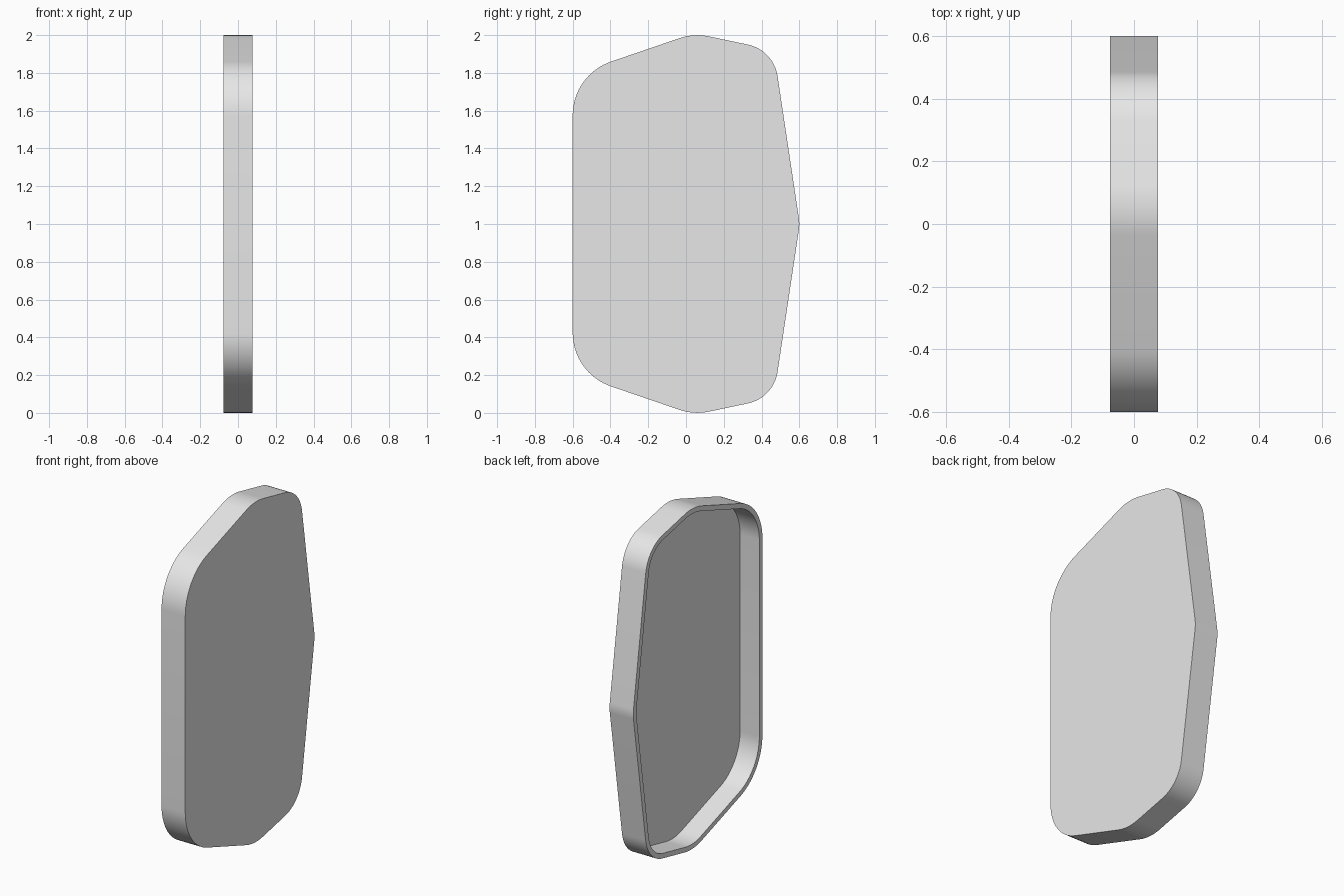
import bpy
import bmesh
from mathutils import Vector, Matrix

cube = bpy.data.objects.get("Cube")
if cube:
    bpy.data.objects.remove(cube)

HALF_WIDTH = 0.077
WALL = 0.029
ARC_STEPS = 16

# Upper corners of the side outline: y, z, fillet radius
upper = [(-0.6, 1.79, 0.3), (0.042, 2.01, 0.3), (0.464, 1.921, 0.2)]
tip = [(0.602, 1.0, 0.2)]
lower = [(y, 2 - z, r) for y, z, r in reversed(upper)]
corners = upper + tip + lower


def rounded_outline(inset):
    """Filleted outline in the y-z plane, moved inward by inset."""
    points = []
    for i, (y, z, radius) in enumerate(corners):
        corner = Vector((y, z))
        before = Vector(corners[i - 1][:2])
        after = Vector(corners[(i + 1) % len(corners)][:2])
        a = (before - corner).normalized()
        b = (after - corner).normalized()
        half = a.angle(b) / 2
        centre = corner + (a + b).normalized() * radius / math_sin(half)
        tangent = a * (radius / math_tan(half))
        start = (corner + tangent - centre).normalized()
        turn = (-a).angle_signed(b)
        for k in range(ARC_STEPS + 1):
            spoke = Matrix.Rotation(-turn * k / ARC_STEPS, 2) @ start
            points.append(centre + spoke * (radius - inset))
    return points


from math import sin as math_sin, tan as math_tan

# Shallow tray: closed on +x, open on -x, with an even wall
bm = bmesh.new()


def ring(x, inset):
    return [bm.verts.new((x, p.x, p.y)) for p in rounded_outline(inset)]


rings = [
    ring(HALF_WIDTH, 0),
    ring(-HALF_WIDTH, 0),
    ring(-HALF_WIDTH, WALL),
    ring(HALF_WIDTH - WALL, WALL),
]
for first, second in zip(rings, rings[1:]):
    for i in range(len(first)):
        bm.faces.new((first[i - 1], first[i], second[i], second[i - 1]))
bm.faces.new(rings[0])
bm.faces.new(rings[-1])
bmesh.ops.recalc_face_normals(bm, faces=bm.faces)

mesh = bpy.data.meshes.new("cover_shell")
bm.to_mesh(mesh)
bm.free()
shell = bpy.data.objects.new("cover_shell", mesh)
bpy.context.collection.objects.link(shell)

# Plain grey finish
grey = bpy.data.materials.new("light_grey")
grey.use_nodes = True
colour = (0.8, 0.8, 0.8, 1)
grey.diffuse_color = colour
grey.node_tree.nodes["Principled BSDF"].inputs["Base Color"].default_value = colour
mesh.materials.append(grey)

# Smooth rounded sides with sharp rim edges
bpy.ops.object.select_all(action="DESELECT")
shell.select_set(True)
bpy.context.view_layer.objects.active = shell
bpy.ops.object.shade_smooth_by_angle()
